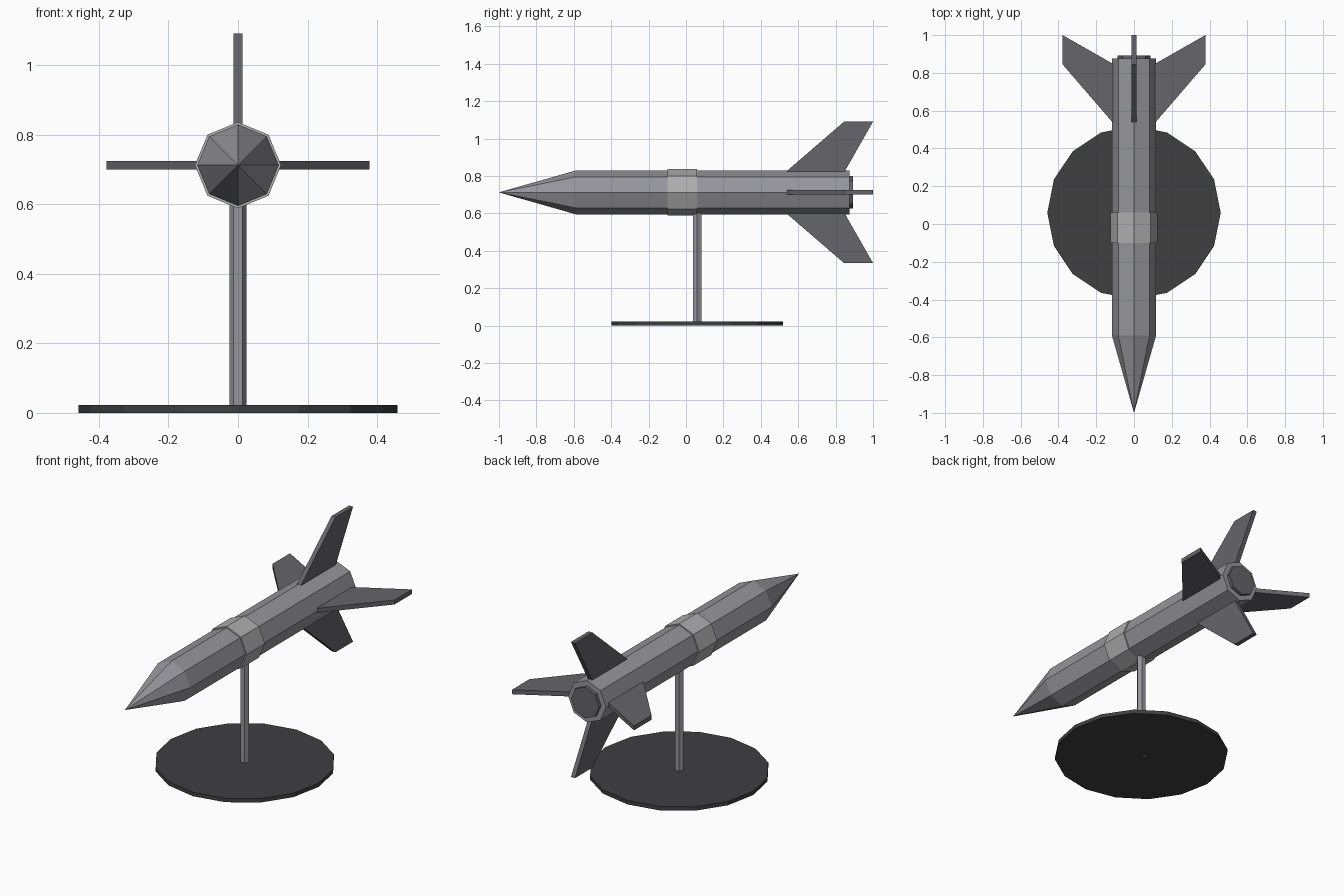
import bpy, bmesh
from math import sin, cos, pi
from mathutils import Matrix

if "Cube" in bpy.data.objects:
    bpy.data.objects.remove(bpy.data.objects["Cube"])

AXIS_Z = 0.712   # height of the rocket centreline
POST_Y = 0.06    # stand position


def material(name, v, b):
    m = bpy.data.materials.new(name)
    m.diffuse_color = (v, v, b, 1)
    m.use_nodes = True
    m.node_tree.nodes["Principled BSDF"].inputs["Base Color"].default_value = m.diffuse_color
    return m


def finish(name, bm, mat):
    bmesh.ops.recalc_face_normals(bm, faces=bm.faces)
    me = bpy.data.meshes.new(name)
    bm.to_mesh(me)
    bm.free()
    me.materials.append(mat)
    ob = bpy.data.objects.new(name, me)
    bpy.context.collection.objects.link(ob)
    return ob


def lathe(name, profile, sides, matrix, mat):
    """Faceted solid from (radius, height) pairs around local z; radius 0 is a tip."""
    bm = bmesh.new()
    rings = []
    for r, h in profile:
        n = sides if r else 1
        rings.append([bm.verts.new((r * cos(2 * pi * i / sides), r * sin(2 * pi * i / sides), h))
                      for i in range(n)])
    for a, b in zip(rings, rings[1:]):
        for i in range(sides):
            j = (i + 1) % sides
            quad = [a[i % len(a)], a[j % len(a)], b[j % len(b)], b[i % len(b)]]
            bm.faces.new(list(dict.fromkeys(quad)))
    for ring in (rings[0], rings[-1]):
        if len(ring) > 2:
            bm.faces.new(ring)
    bm.transform(matrix)
    return finish(name, bm, mat)


def fin(name, angle, mat):
    """Swept flat fin, turned about the rocket axis."""
    outline = [(0.54, 0.09), (0.54, 0.115), (0.845, 0.378), (1.0, 0.378), (0.85, 0.115), (0.85, 0.09)]
    t = 0.0125
    bm = bmesh.new()
    face = bm.faces.new([bm.verts.new((-t, y, r)) for y, r in outline])
    ext = bmesh.ops.extrude_face_region(bm, geom=[face], use_keep_orig=True)
    verts = [g for g in ext["geom"] if isinstance(g, bmesh.types.BMVert)]
    bmesh.ops.translate(bm, verts=verts, vec=(2 * t, 0, 0))
    bm.transform(Matrix.Translation((0, 0, AXIS_Z)) @ Matrix.Rotation(angle, 4, 'Y'))
    return finish(name, bm, mat)


hull = material("hull_grey", 0.30, 0.33)
light = material("band_grey", 0.42, 0.42)
dark = material("fin_grey", 0.13, 0.145)
black = material("base_grey", 0.05, 0.053)

# local z points along +y (towards the tail)
along = Matrix.Translation((0, 0, AXIS_Z)) @ Matrix.Rotation(-pi / 2, 4, 'X')
stand = Matrix.Translation((0, POST_Y, 0))

# rocket
lathe("body_and_nose", [(0, -1.0), (0.117, -0.59), (0.117, 0.875)], 8, along, hull)
lathe("band", [(0.124, -0.10), (0.124, 0.06)], 8, along, light)
lathe("nozzle", [(0.087, 0.86), (0.087, 0.893)], 8, along, dark)
for k, side in enumerate(("top", "right", "bottom", "left")):
    fin(side + "_fin", k * pi / 2, dark)

# stand
lathe("post", [(0.025, 0.0), (0.025, 0.62)], 6, stand, hull)
lathe("base", [(0.459, 0.0), (0.459, 0.022)], 16, stand, black)
